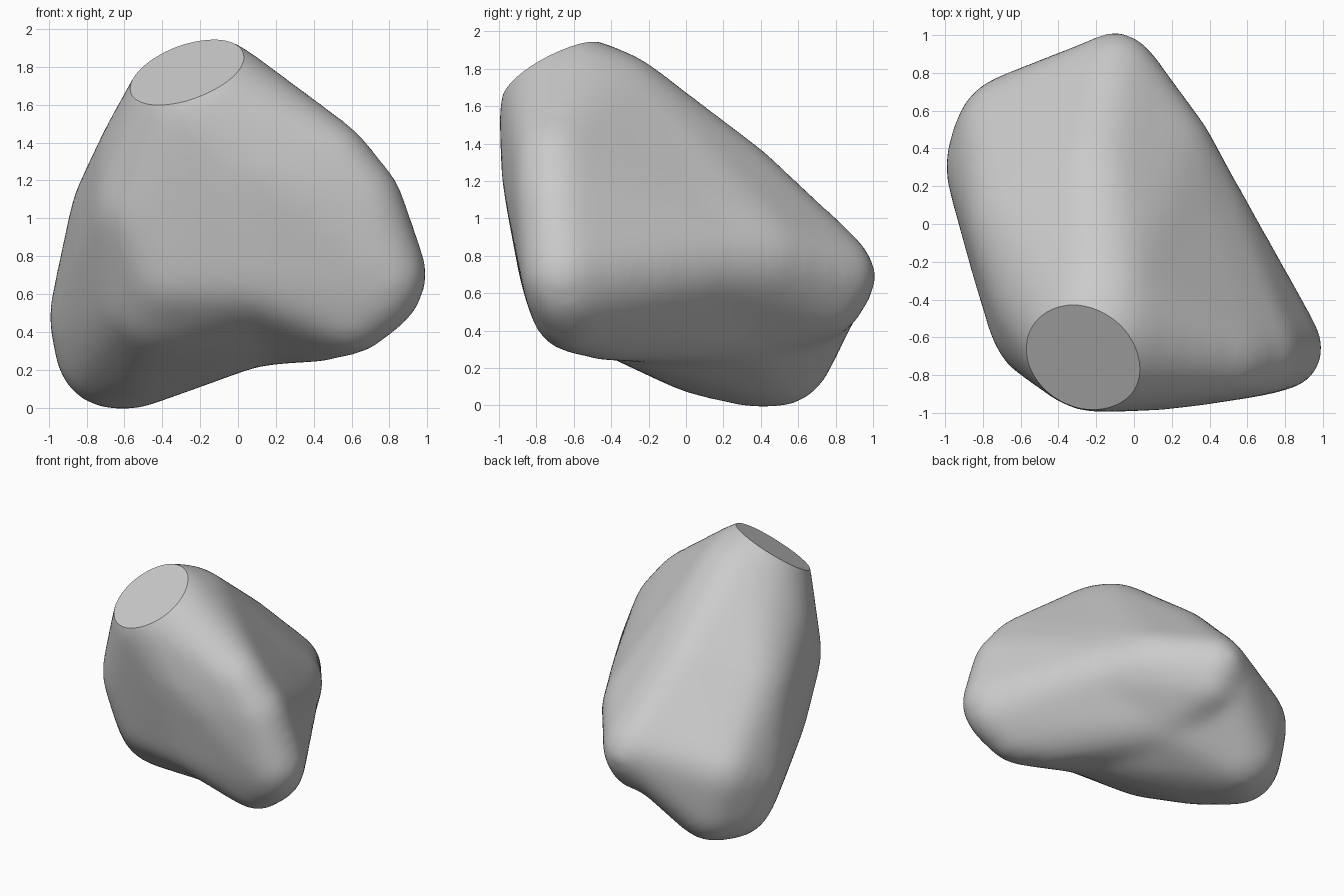
import bpy, bmesh
from mathutils import Vector

cube = bpy.data.objects.get("Cube")
if cube:
    bpy.data.objects.remove(cube, do_unlink=True)

# Rounded masses: x, y, z, radius
NECK = [(-0.19, -0.59, 1.56, 0.39), (-0.17, -0.42, 1.54, 0.345)]
CENTRE = [(-0.10, 0.25, 0.56, 0.33)]
FRONT_LOBE = [(0.785, -0.66, 0.70, 0.20), (0.75, -0.64, 0.62, 0.20),
              (0.65, -0.69, 1.09, 0.20), (0.48, -0.70, 1.30, 0.20),
              (0.60, -0.60, 0.50, 0.20), (0.42, -0.43, 0.48, 0.22)]
FRONT_BASE = [(0.18, -0.36, 0.50, 0.22), (0.10, -0.62, 0.72, 0.25)]
FRONT_FACE = [(-0.02, -0.66, 1.25, 0.30), (0.20, -0.68, 1.20, 0.28)]
BACK_LOBE = [(-0.10, 0.79, 0.69, 0.21), (-0.10, 0.74, 0.57, 0.19)]
BACK_RIDGE = [(-0.20, 0.22, 1.135, 0.28), (-0.13, 0.70, 0.77, 0.22),
              (-0.11, 0.78, 0.71, 0.205)]
SIDE = [(0.28, 0.10, 0.78, 0.27), (0.22, -0.10, 1.00, 0.28)]
SIDE_REAR = [(0.14, 0.36, 0.78, 0.27)]
LOW_LOBE = [(-0.66, 0.30, 0.48, 0.32), (-0.63, 0.47, 0.55, 0.30),
            (-0.58, 0.48, 0.30, 0.29), (-0.65, 0.37, 0.31, 0.30),
            (-0.50, 0.10, 0.35, 0.28)]
LEFT_SIDE = [(-0.53, 0.00, 1.00, 0.34), (-0.37, -0.40, 1.29, 0.36),
             (-0.42, -0.50, 1.05, 0.33), (-0.50, -0.20, 0.85, 0.34),
             (-0.40, -0.33, 0.62, 0.33), (-0.33, -0.50, 0.74, 0.30)]


def add_hull(target, masses):
    """Wrap a convex skin round a group of spheres and add it to the mesh."""
    bm = bmesh.new()
    for x, y, z, r in masses:
        ball = bmesh.ops.create_icosphere(bm, subdivisions=3, radius=r)
        bmesh.ops.translate(bm, verts=ball["verts"], vec=(x, y, z))
    bmesh.ops.delete(bm, geom=bm.faces[:], context="FACES_ONLY")
    bmesh.ops.delete(bm, geom=bm.edges[:], context="EDGES_FACES")
    bmesh.ops.convex_hull(bm, input=bm.verts[:])
    loose = [v for v in bm.verts if not v.link_faces]
    bmesh.ops.delete(bm, geom=loose, context="VERTS")
    bmesh.ops.recalc_face_normals(bm, faces=bm.faces[:])
    part = bpy.data.meshes.new("hull")
    bm.to_mesh(part)
    bm.free()
    target.from_mesh(part)
    bpy.data.meshes.remove(part)


# Overlapping hulls leave the hollows between the lobes
joined = bmesh.new()
core = NECK + CENTRE
add_hull(joined, core + FRONT_LOBE + FRONT_BASE + FRONT_FACE + SIDE + BACK_RIDGE[:1])
add_hull(joined, core + BACK_LOBE + BACK_RIDGE + SIDE + SIDE_REAR)
add_hull(joined, core + BACK_RIDGE + LOW_LOBE + LEFT_SIDE)
add_hull(joined, core + FRONT_BASE + FRONT_FACE + LOW_LOBE + LEFT_SIDE)
mesh = bpy.data.meshes.new("body")
joined.to_mesh(mesh)
joined.free()
body = bpy.data.objects.new("body", mesh)
bpy.context.scene.collection.objects.link(body)

# Fuse and soften the masses, then regain the skin lost by softening
fuse = body.modifiers.new("fuse", "REMESH")
fuse.mode = "VOXEL"
fuse.voxel_size = 0.03
soften = body.modifiers.new("soften", "SMOOTH")
soften.factor = 0.5
soften.iterations = 45
swell = body.modifiers.new("swell", "DISPLACE")
swell.mid_level = 0
swell.strength = 0.026
bpy.context.view_layer.update()
graph = bpy.context.evaluated_depsgraph_get()
solid = bpy.data.meshes.new_from_object(body.evaluated_get(graph))
body.modifiers.clear()
body.data = solid

# Slice off the tip and close it with a flat face
bm = bmesh.new()
bm.from_mesh(solid)
cut = bmesh.ops.bisect_plane(
    bm, geom=bm.verts[:] + bm.edges[:] + bm.faces[:], dist=0.0001,
    plane_co=Vector((-0.27, -0.71, 1.77)),
    plane_no=Vector((-0.31, -0.46, 0.83)), clear_outer=True)
rim = [e for e in cut["geom_cut"] if isinstance(e, bmesh.types.BMEdge)]
bmesh.ops.holes_fill(bm, edges=rim, sides=0)
bmesh.ops.recalc_face_normals(bm, faces=bm.faces[:])
bm.to_mesh(solid)
bm.free()

# Plain grey
grey = bpy.data.materials.new("grey")
grey.use_nodes = True
colour = (0.6, 0.6, 0.6, 1)
grey.diffuse_color = colour
shader = next(n for n in grey.node_tree.nodes if n.type == "BSDF_PRINCIPLED")
shader.inputs["Base Color"].default_value = colour
solid.materials.clear()
solid.materials.append(grey)

for other in bpy.context.selected_objects:
    other.select_set(False)
body.select_set(True)
bpy.context.view_layer.objects.active = body
bpy.ops.object.shade_smooth_by_angle()
